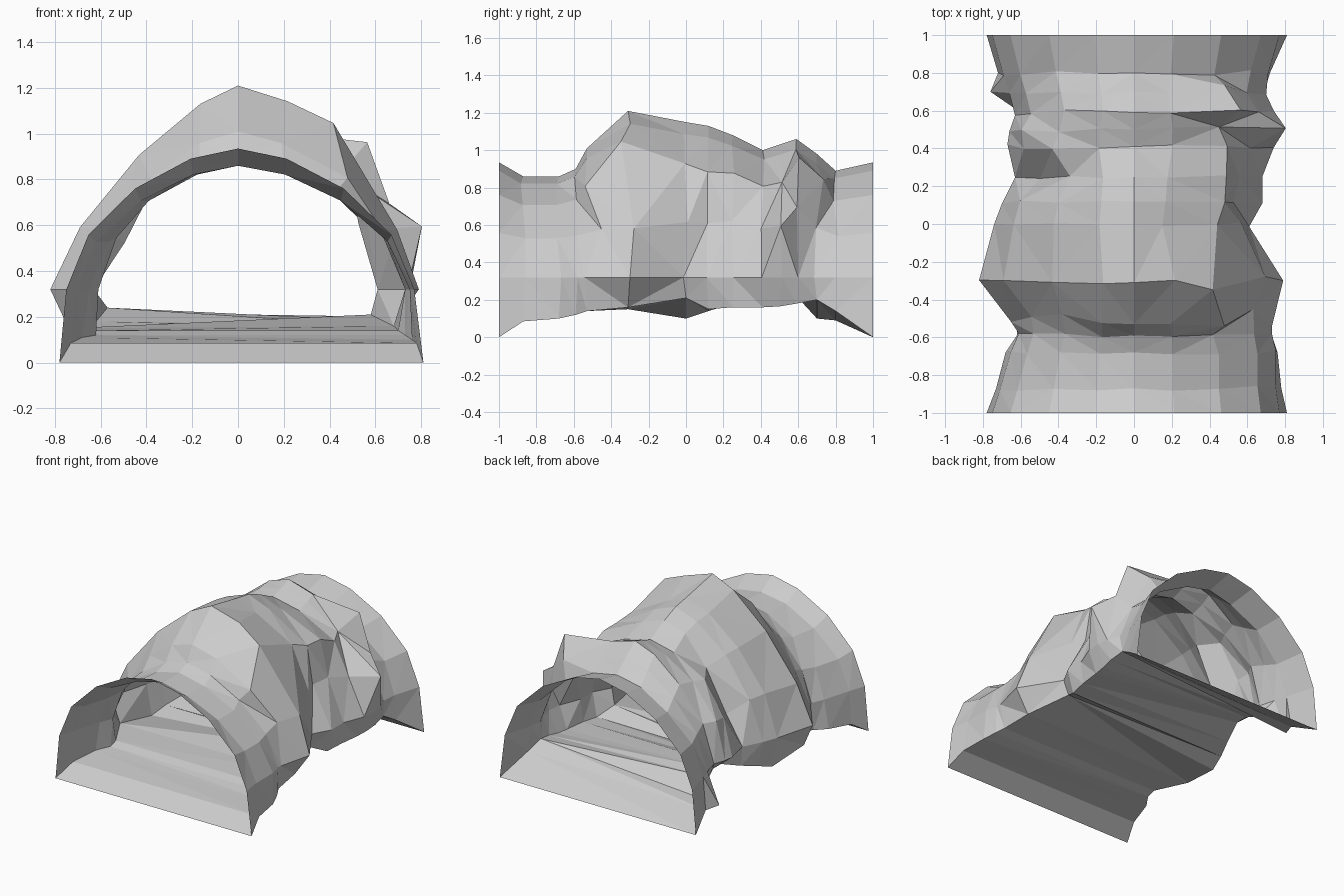
import bpy, bmesh, math, random

if "Cube" in bpy.data.objects:
    bpy.data.objects.remove(bpy.data.objects["Cube"])
random.seed(4)

stone = bpy.data.materials.new("grey_stone")
stone.use_nodes = True
grey = (0.6, 0.6, 0.6, 1)
stone.diffuse_color = grey
stone.node_tree.nodes["Principled BSDF"].inputs["Base Color"].default_value = grey

WAIST = 0.32   # height of the widest line of the walls
HALF = 4       # arch segments on each side of the crown

# Cross-sections: y, right foot x z, left foot x z, right waist, left waist, crown z, pointedness
rings = [
    (-1, -.78, 0, .81, 0, -.75, .77, .935, 1.2),
    (-.87, -.73, .085, .78, .085, -.71, .75, .86, 1.2),
    (-.68, -.68, .11, .76, .1, -.65, .75, .86, 1.2),
    (-.59, -.62, .12, .73, .12, -.61, .73, .9, 1.2),
    (-.53, -.62, .14, .7, .14, -.65, .73, 1.01, 1.25),
    (-.31, -.74, .15, .68, .16, -.82, .79, 1.21, 1.5),
    (0, -.7, .1, .58, .21, -.74, .61, 1.15, 1.3),
    (.12, -.67, .14, .64, .15, -.7, .68, 1.13, 1.3),
    (.25, -.62, .18, .66, .16, -.63, .68, 1.08, 1.25),
    (.41, -.57, .24, .68, .16, -.67, .74, 1.0, 1.2),
    (.5, -.57, .24, .69, .165, -.66, .75, 1.03, 1.2),
    (.59, -.6, .22, .7, .18, -.63, .74, 1.06, 1.25),
    (.7, -.76, .1, .69, .2, -.66, .7, .98, 1.25),
    (.8, -.72, .09, .72, .14, -.69, .71, .89, 1.2),
    (1, -.78, 0, .81, 0, -.75, .77, .935, 1.2),
]

# Crags: (ring, arch point counted from the right waist) -> offset
crags = {
    (5, 5): (.06, 0, .01), (5, 6): (0, -.04, .14), (5, 7): (.03, .02, -.01),
    (4, 1): (.02, .05, 0), (4, 2): (0, .05, 0), (4, 6): (.05, 0, 0),
    (4, 7): (0, .08, 0), (3, 6): (-.02, 0, 0),
    (6, 6): (.09, 0, .03), (6, 7): (.04, 0, 0),
    (7, 6): (.09, 0, 0), (7, 7): (-.06, -.02, 0),
    (8, 1): (.05, 0, -.08), (8, 2): (.03, 0, -.03),
    (8, 6): (.09, 0, .02), (8, 7): (-.03, 0, .02),
    (9, 2): (-.03, 0, .01), (9, 6): (.05, 0, 0), (9, 7): (-.03, 0, 0),
    (10, 1): (-.02, 0, 0), (10, 7): (.15, 0, 0),
    (11, 6): (.13, 0, .12), (11, 7): (.02, 0, .1),
    (12, 6): (.07, .02, .06), (12, 7): (-.01, 0, .02),
}


def arch(i, xr, xl, top, power):
    """Pointed arch from the right waist over the crown to the left waist."""
    inside = 0 < i < len(rings) - 1
    for k in range(2 * HALF + 1):
        u = 1 - abs(k - HALF) / HALF
        t = math.pi / 2 * u ** .87
        x = (xr if k < HALF else xl) * max(math.cos(t), 0) ** power
        z = WAIST + (top - WAIST) * math.sin(t) ** power
        dx, dy, dz = crags.get((i, k), (0, 0, 0))
        wobble = random.uniform(-.015, .015) if inside and k != HALF else 0
        yield x + dx, dy + wobble, z + dz


# Tunnel shell: loft the rings, closing each with a floor strip
bm = bmesh.new()
loops = []
for i, (y, fxr, fzr, fxl, fzl, xr, xl, top, power) in enumerate(rings):
    pts = [(fxr, y, fzr)]
    pts += [(x, y + dy, z) for x, dy, z in arch(i, xr, xl, top, power)]
    pts.append((fxl, y, fzl))
    loops.append([bm.verts.new(p) for p in pts])

for a, b in zip(loops, loops[1:]):
    n = len(a)
    for k in range(n):
        m = (k + 1) % n
        bm.faces.new((a[k], b[k], b[m], a[m]))

# Break the rock into uneven facets
bmesh.ops.triangulate(bm, faces=bm.faces[:], quad_method='SHORT_EDGE')
bmesh.ops.recalc_face_normals(bm, faces=bm.faces[:])

mesh = bpy.data.meshes.new("rock_tunnel")
bm.to_mesh(mesh)
bm.free()
mesh.materials.append(stone)
tunnel = bpy.data.objects.new("rock_tunnel", mesh)
bpy.context.collection.objects.link(tunnel)
